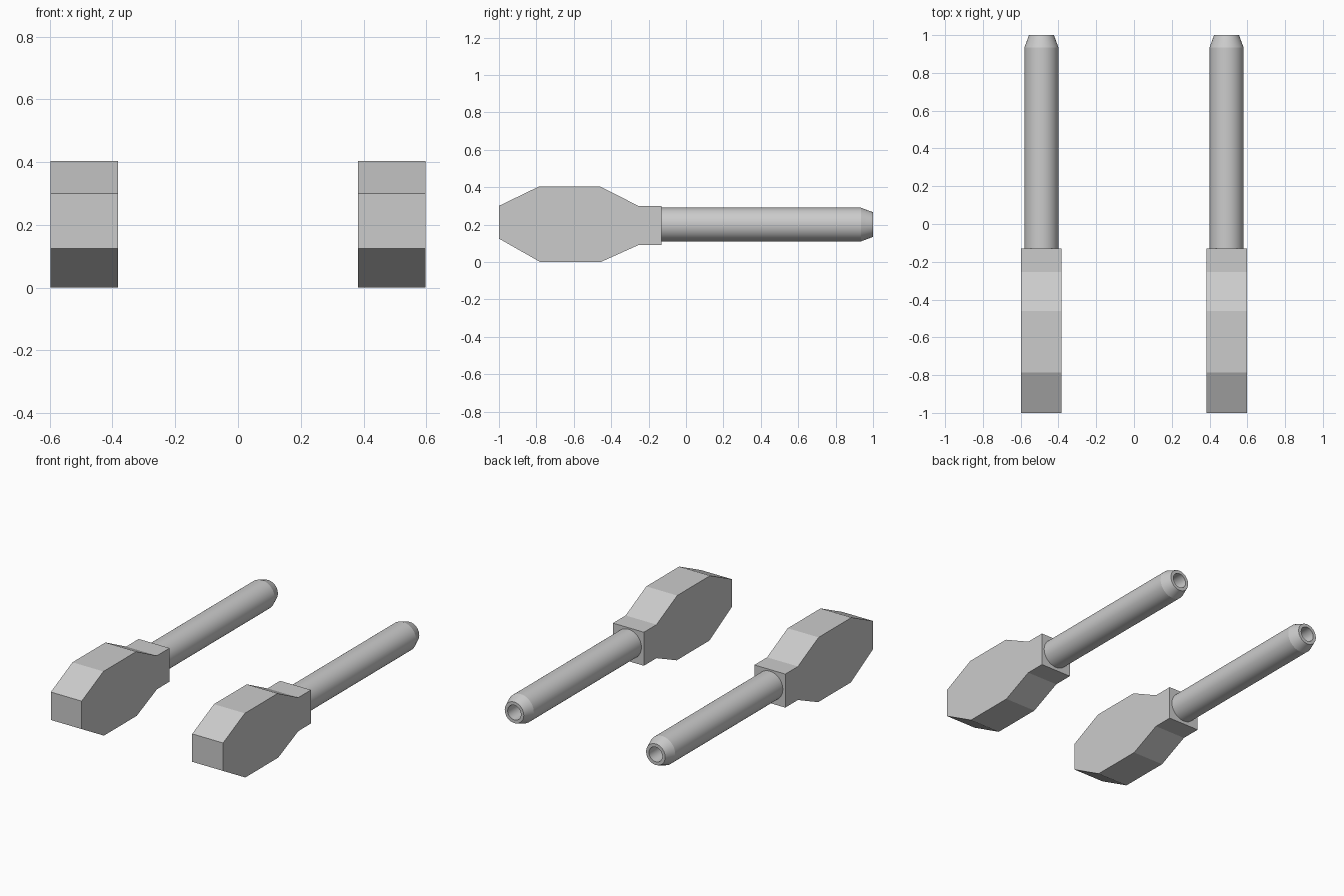
import bpy, bmesh
from math import pi, cos, sin

if "Cube" in bpy.data.objects:
    bpy.data.objects.remove(bpy.data.objects["Cube"])

HALF_GAP = 0.49     # distance of each arm from the centre plane
AXIS_Z = 0.20       # height of the tube axis
SEGMENTS = 48


def finish(bm, name):
    bmesh.ops.recalc_face_normals(bm, faces=bm.faces)
    mesh = bpy.data.meshes.new(name)
    bm.to_mesh(mesh)
    bm.free()
    obj = bpy.data.objects.new(name, mesh)
    bpy.context.collection.objects.link(obj)
    return obj


def extrude_profile(name, points, x0, x1):
    bm = bmesh.new()
    face = bm.faces.new([bm.verts.new((x0, y, z)) for y, z in points])
    new = bmesh.ops.extrude_face_region(bm, geom=[face])["geom"]
    bmesh.ops.translate(bm, vec=(x1 - x0, 0, 0),
                        verts=[v for v in new if isinstance(v, bmesh.types.BMVert)])
    return finish(bm, name)


def lathe_y(name, points, x, z):
    bm = bmesh.new()
    rings = [[bm.verts.new((x + r * cos(2 * pi * i / SEGMENTS), y,
                            z + r * sin(2 * pi * i / SEGMENTS)))
              for i in range(SEGMENTS)] for r, y in points]
    for a, b in zip(rings, rings[1:]):
        for i in range(SEGMENTS):
            j = (i + 1) % SEGMENTS
            bm.faces.new((a[i], a[j], b[j], b[i]))
    bm.faces.new(rings[0])
    bm.faces.new(rings[-1])
    return finish(bm, name)


# side outline of the faceted housing with its square collar (y, z)
housing = [(-1, 0.125), (-1, 0.30), (-0.785, 0.404), (-0.46, 0.404),
           (-0.255, 0.30), (-0.13, 0.30), (-0.13, 0.09), (-0.255, 0.09),
           (-0.455, 0), (-0.78, 0)]

# tube section: outer wall, tapered tip, hollow bore (radius, y)
tube = [(0.09, -0.14), (0.09, 0.935), (0.066, 1.0), (0.046, 1.0), (0.046, 0.75)]

for side, sx in (("left", -1), ("right", 1)):
    cx = sx * HALF_GAP
    extrude_profile(side + "_housing", housing, cx - 0.107, cx + 0.107)

    barrel = lathe_y(side + "_tube", tube, cx, AXIS_Z)
    bpy.ops.object.select_all(action='DESELECT')
    barrel.select_set(True)
    bpy.context.view_layer.objects.active = barrel
    bpy.ops.object.shade_smooth_by_angle(angle=pi / 12)
